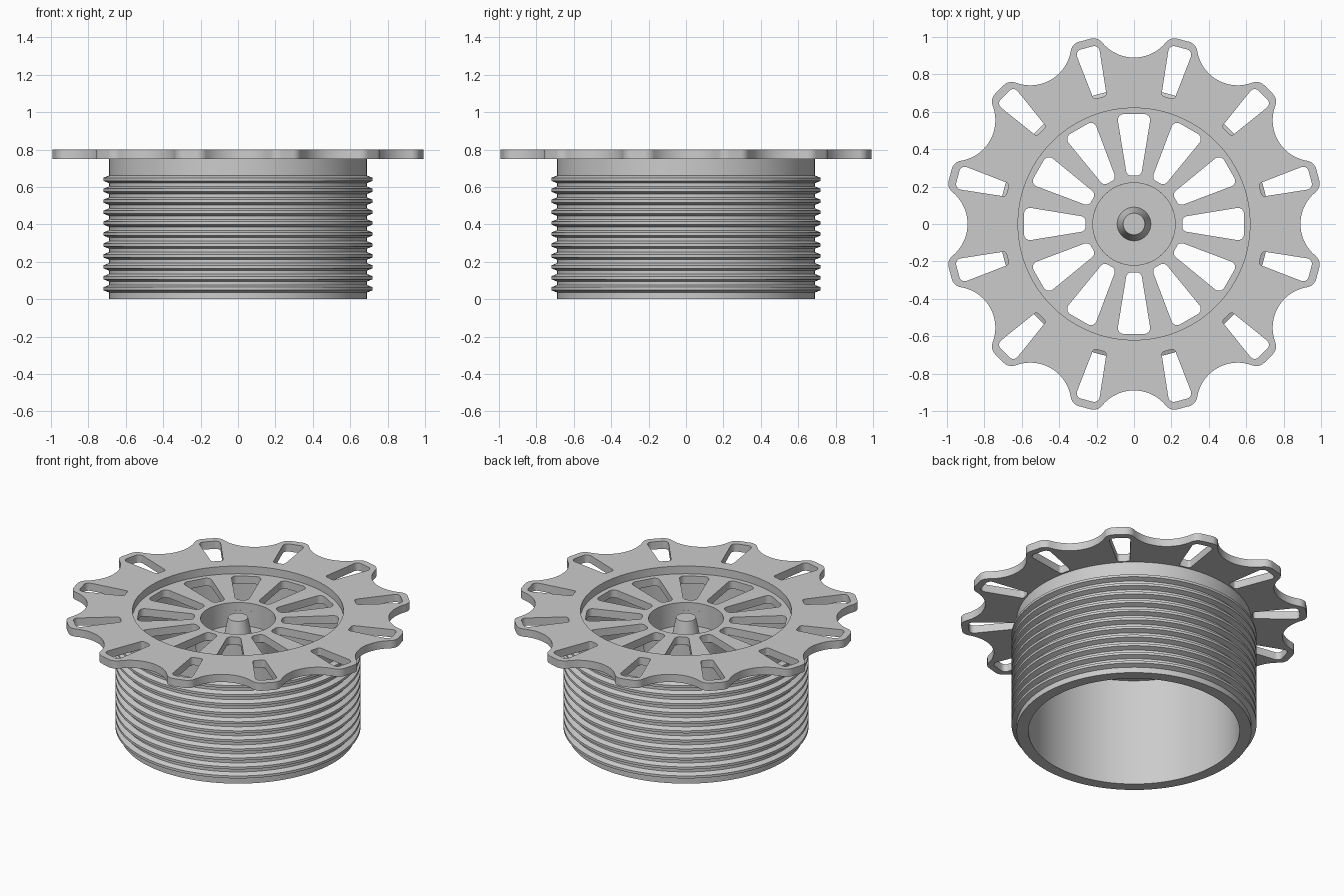
import bpy, bmesh
from math import sin, cos, pi, radians, atan2, sqrt, hypot
from mathutils import Vector

if "Cube" in bpy.data.objects:
    bpy.data.objects.remove(bpy.data.objects["Cube"])


def finish(obj):
    # weld, fix normals, smooth with sharp edges kept
    bm = bmesh.new()
    bm.from_mesh(obj.data)
    bmesh.ops.remove_doubles(bm, verts=bm.verts, dist=0.0002)
    bmesh.ops.recalc_face_normals(bm, faces=bm.faces)
    bm.to_mesh(obj.data)
    bm.free()
    bpy.ops.object.select_all(action='DESELECT')
    obj.select_set(True)
    bpy.context.view_layer.objects.active = obj
    bpy.ops.object.shade_smooth_by_angle(angle=radians(25))


def lathe(name, profile, closed, n=128):
    bm = bmesh.new()
    rings = []
    for r, z in profile:
        if r == 0:
            rings.append([bm.verts.new((0, 0, z))] * n)
        else:
            rings.append([bm.verts.new((r * cos(2 * pi * i / n), r * sin(2 * pi * i / n), z))
                          for i in range(n)])
    pairs = list(zip(rings, rings[1:])) + ([(rings[-1], rings[0])] if closed else [])
    for a, b in pairs:
        for i in range(n):
            j = (i + 1) % n
            bm.faces.new(list(dict.fromkeys((a[i], a[j], b[j], b[i]))))
    mesh = bpy.data.meshes.new(name)
    bm.to_mesh(mesh)
    bm.free()
    obj = bpy.data.objects.new(name, mesh)
    bpy.context.collection.objects.link(obj)
    finish(obj)


def plate(name, loops, z0, z1):
    # filled 2D curve: the first loop is the outline, the others are holes
    cu = bpy.data.curves.new(name, 'CURVE')
    cu.dimensions = '2D'
    cu.fill_mode = 'BOTH'
    cu.extrude = (z1 - z0) / 2
    for pts in loops:
        sp = cu.splines.new('POLY')
        sp.points.add(len(pts) - 1)
        for p, (x, y) in zip(sp.points, pts):
            p.co = (x, y, 0, 1)
        sp.use_cyclic_u = True
    obj = bpy.data.objects.new(name, cu)
    obj.location.z = (z0 + z1) / 2
    bpy.context.collection.objects.link(obj)
    bpy.ops.object.select_all(action='DESELECT')
    obj.select_set(True)
    bpy.context.view_layer.objects.active = obj
    bpy.ops.object.convert(target='MESH')
    finish(bpy.context.view_layer.objects.active)


def arc(cx, cy, r, a0, a1, n):
    return [(cx + r * cos(a0 + (a1 - a0) * i / n), cy + r * sin(a0 + (a1 - a0) * i / n))
            for i in range(n + 1)]


def circle(r, n=128):
    return arc(0, 0, r, 0, 2 * pi, n)[:-1]


def turn(pts, a):
    return [(x * cos(a) - y * sin(a), x * sin(a) + y * cos(a)) for x, y in pts]


def slot(u0, h0, u1, h1, r0, r1):
    # tapered slot along +x with rounded corners
    corners = [Vector(c) for c in ((u0, -h0), (u1, -h1), (u1, h1), (u0, h0))]
    out = []
    for i, r in enumerate((r0, r1, r1, r0)):
        p = corners[i]
        a = (corners[i - 1] - p).normalized()
        b = (corners[(i + 1) % 4] - p).normalized()
        half = a.angle(b) / 2
        c = p + (a + b).normalized() * (r / sin(half))
        s = p + a * (r / (sin(half) / cos(half))) - c
        e = p + b * (r / (sin(half) / cos(half))) - c
        a0, a1 = atan2(s.y, s.x), atan2(e.y, e.x)
        if a1 < a0:
            a1 += 2 * pi
        out += arc(c.x, c.y, r, a0, a1, 6)
    return out


STEP = pi / 6

# flange outline: one lobe, flat tip with rounded corners between scalloped valleys
TIP, FIL, VAL, VR = 1.017, 0.06, 1.11, 0.22
vx, vy = VAL * cos(STEP / 2), VAL * sin(STEP / 2)
fx = TIP - FIL
fy = vy - sqrt((FIL + VR) ** 2 - (vx - fx) ** 2)
tang = atan2(vy - fy, vx - fx)
upper = arc(fx, fy, FIL, 0, tang, 8)
upper += arc(vx, vy, VR, tang + pi, STEP / 2 + pi, 10)[1:]
lower = [(x, -y) for x, y in reversed(upper)]
lobe = lower[1:] + upper
outline = []
for k in range(12):
    outline += turn(lobe, STEP * (k + 0.5))

lobe_slot = slot(0.70, 0.036, 0.975, 0.066, 0.018, 0.03)
plate("lobed_flange",
      [outline, circle(0.62)] + [turn(lobe_slot, STEP * (k + 0.5)) for k in range(12)],
      0.75, 0.80)

# recessed spoked plate
spoke_slot = slot(0.258, 0.038, 0.588, 0.092, 0.03, 0.032)
plate("spoked_plate",
      [circle(0.62), circle(0.22)] + [turn(spoke_slot, STEP * k) for k in range(12)],
      0.70, 0.75)

# hollow body with ring ridges
profile = [(0.62, 0), (0.69, 0)]
for i in range(11):
    z = 0.056 + i * 0.0585
    profile += [(0.69, z - 0.02), (0.72, z - 0.008), (0.72, z + 0.008), (0.69, z + 0.02)]
profile += [(0.69, 0.75), (0.62, 0.75)]
lathe("ridged_body", profile, True)

# hub cup with tapered centre pin
lathe("hub_cup_and_pin",
      [(0, 0.757), (0.058, 0.757), (0.09, 0.60), (0.22, 0.60), (0.22, 0.70),
       (0.25, 0.70), (0.25, 0.56), (0, 0.56)], False, 64)
